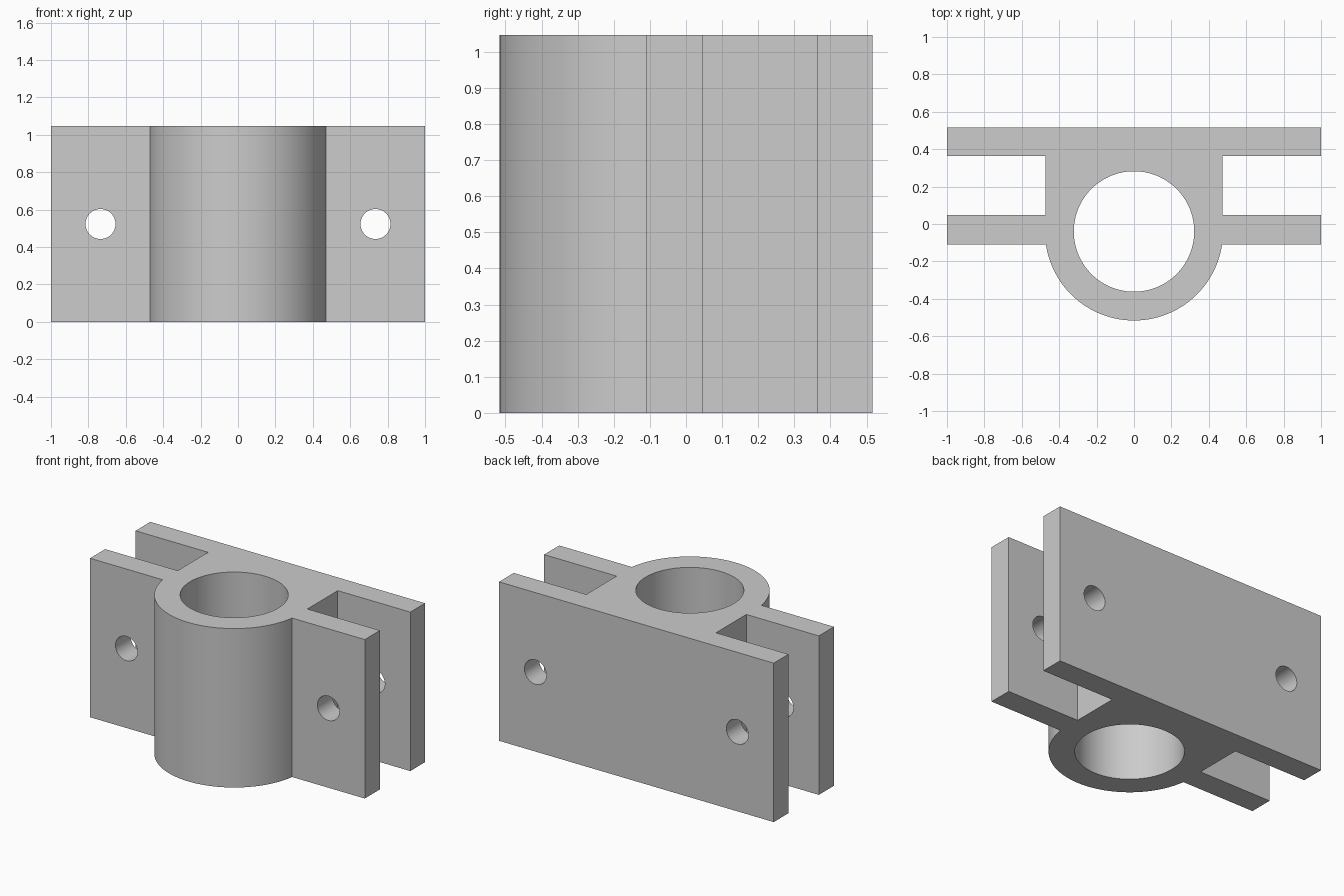
import bpy
import bmesh
from math import cos, sin, pi, asin, radians

cube = bpy.data.objects.get("Cube")
if cube:
    bpy.data.objects.remove(cube, do_unlink=True)

HEIGHT = 1.046
BORE_Y, BORE_R, SLEEVE_R = -0.04, 0.322, 0.476
BODY_X = 0.472
FRONT_PLATE = (-0.11, 0.047)
BACK_PLATE = (0.363, 0.516)
HOLE_X, HOLE_R = 0.735, 0.08

grey = bpy.data.materials.new("plain grey")
grey.use_nodes = True
colour = (0.604, 0.604, 0.604, 1)
grey.diffuse_color = colour
grey.node_tree.nodes["Principled BSDF"].inputs["Base Color"].default_value = colour


def cylinder(name, radius, depth, location, rotation=(0, 0, 0)):
    bpy.ops.mesh.primitive_cylinder_add(vertices=96, radius=radius, depth=depth,
                                        location=location, rotation=rotation)
    obj = bpy.context.object
    obj.name = name
    obj.hide_render = True
    obj.data.materials.append(grey)
    return obj


# Clamp outline: half of the stepped flanges, mirrored, closed by the sleeve arc
y0, y1 = FRONT_PLATE
y2, y3 = BACK_PLATE
right_half = [(1, y0), (1, y1), (BODY_X, y1), (BODY_X, y2), (1, y2), (1, y3)]
left_half = [(-x, y) for x, y in reversed(right_half)]
start = pi - asin((y0 - BORE_Y) / SLEEVE_R)
end = 2 * pi + asin((y0 - BORE_Y) / SLEEVE_R)
steps = 64
arc = [(SLEEVE_R * cos(a), BORE_Y + SLEEVE_R * sin(a))
       for a in (start + (end - start) * i / steps for i in range(steps + 1))]

# Extrude the outline into the clamp body
bm = bmesh.new()
face = bm.faces.new([bm.verts.new((x, y, 0)) for x, y in right_half + left_half + arc])
result = bmesh.ops.extrude_face_region(bm, geom=[face])
top = [v for v in result["geom"] if isinstance(v, bmesh.types.BMVert)]
bmesh.ops.translate(bm, verts=top, vec=(0, 0, HEIGHT))
bmesh.ops.recalc_face_normals(bm, faces=bm.faces)
mesh = bpy.data.meshes.new("clamp_bracket")
bm.to_mesh(mesh)
bm.free()
mesh.materials.append(grey)
clamp = bpy.data.objects.new("clamp_bracket", mesh)
bpy.context.collection.objects.link(clamp)

# Central bore and the bolt holes through both plates
cutters = [cylinder("bore_cutter", BORE_R, 2 * HEIGHT, (0, BORE_Y, HEIGHT / 2))]
for side, x in (("left", HOLE_X), ("right", -HOLE_X)):
    cutters.append(cylinder(side + "_bolt_cutter", HOLE_R, 2, (x, 0, HEIGHT / 2),
                            (pi / 2, 0, 0)))

bpy.ops.object.select_all(action="DESELECT")
clamp.select_set(True)
bpy.context.view_layer.objects.active = clamp
for cutter in cutters:
    cut = clamp.modifiers.new(cutter.name, "BOOLEAN")
    cut.operation = "DIFFERENCE"
    cut.solver = "EXACT"
    cut.object = cutter
    bpy.ops.object.modifier_apply(modifier=cut.name)
    bpy.data.objects.remove(cutter, do_unlink=True)

bpy.ops.object.shade_smooth_by_angle(angle=radians(30))
